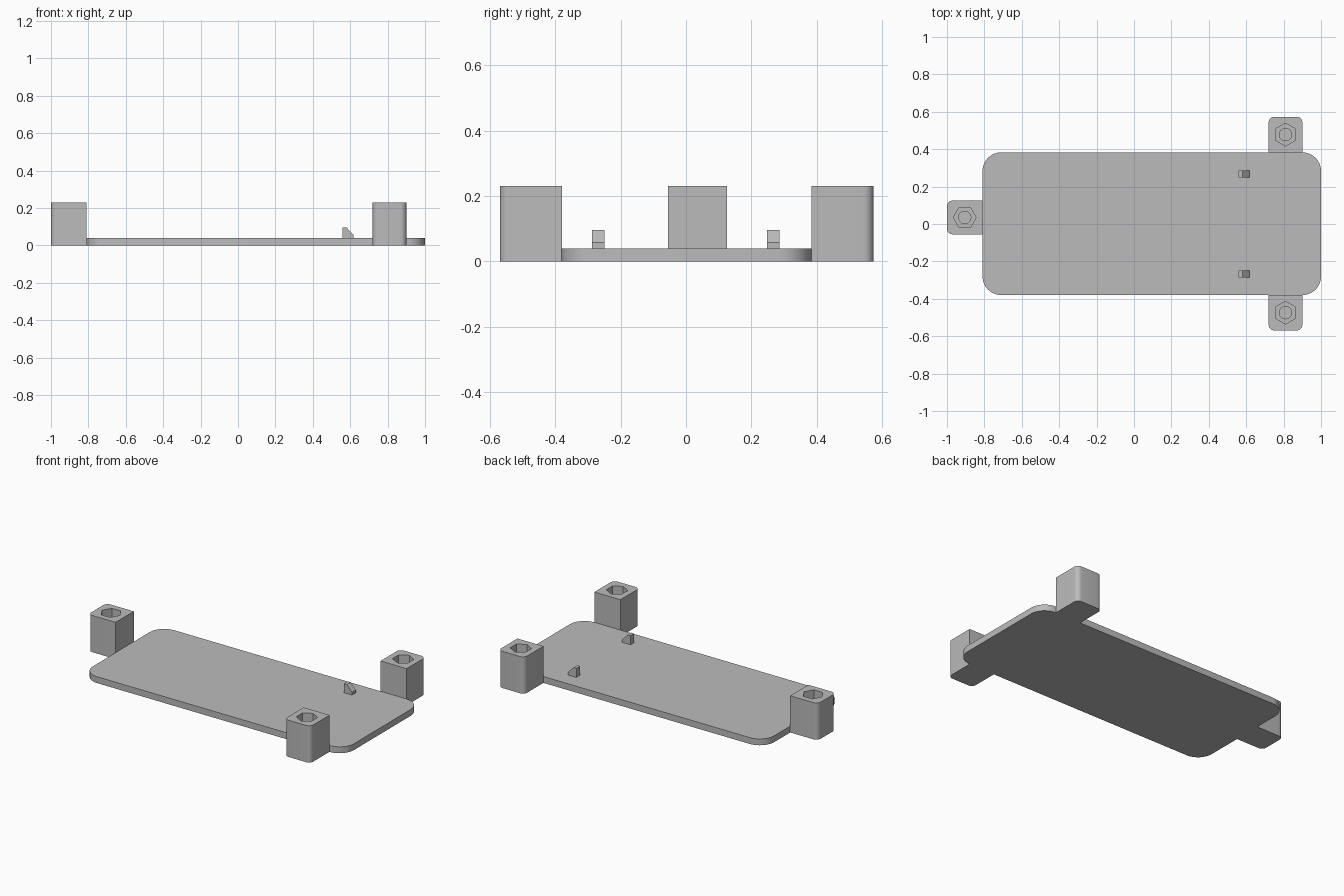
import bpy
import bmesh
from math import cos, sin, pi, radians
from mathutils import Matrix, Vector

if "Cube" in bpy.data.objects:
    bpy.data.objects.remove(bpy.data.objects["Cube"])

grey = bpy.data.materials.new("plain grey")
grey.use_nodes = True
colour = (0.5, 0.5, 0.5, 1)
grey.diffuse_color = colour
grey.node_tree.nodes["Principled BSDF"].inputs["Base Color"].default_value = colour


def rounded_rect(x0, x1, y0, y1, radii, steps=8):
    """Outline, anticlockwise from the +x +y corner; radius 0 keeps a corner sharp."""
    corners = [(x1, y1, -1, -1), (x0, y1, 1, -1), (x0, y0, 1, 1), (x1, y0, -1, 1)]
    points = []
    for i, ((x, y, sx, sy), r) in enumerate(zip(corners, radii)):
        if not r:
            points.append((x, y))
            continue
        for k in range(steps + 1):
            a = pi / 2 * (i + k / steps)
            points.append((x + sx * r + r * cos(a), y + sy * r + r * sin(a)))
    return points


def circle(r, sides):
    return [(r * sin(2 * pi * k / sides), r * cos(2 * pi * k / sides)) for k in range(sides)]


def ring(bm, points, z):
    verts = [bm.verts.new((x, y, z)) for x, y in points]
    return verts, [bm.edges.new((verts[i - 1], verts[i])) for i in range(len(verts))]


def wall(bm, low, high):
    for i in range(len(low)):
        bm.faces.new((low[i - 1], low[i], high[i], high[i - 1]))


def finish(bm, name):
    bmesh.ops.recalc_face_normals(bm, faces=bm.faces[:])
    mesh = bpy.data.meshes.new(name)
    bm.to_mesh(mesh)
    bm.free()
    mesh.materials.append(grey)
    obj = bpy.data.objects.new(name, mesh)
    bpy.context.collection.objects.link(obj)
    bpy.ops.object.select_all(action='DESELECT')
    obj.select_set(True)
    bpy.context.view_layer.objects.active = obj
    bpy.ops.object.shade_smooth_by_angle(angle=radians(30))
    return obj


def prism(name, points, depth, matrix=Matrix()):
    bm = bmesh.new()
    low, _ = ring(bm, points, 0)
    high, _ = ring(bm, points, depth)
    wall(bm, low, high)
    bm.faces.new(low)
    bm.faces.new(high)
    bm.transform(matrix)
    return finish(bm, name)


def post(name, x, y, turn):
    """Screw post whose rounded outer side is +y before turning."""
    bm = bmesh.new()
    outline = rounded_rect(-0.09, 0.09, -0.095, 0.095, (0.03, 0.03, 0, 0))
    base, _ = ring(bm, outline, 0)
    top, top_edges = ring(bm, outline, 0.23)
    rim, rim_edges = ring(bm, circle(0.061, 6), 0.23)
    seat, seat_edges = ring(bm, circle(0.061, 6), 0.14)
    bore, bore_edges = ring(bm, circle(0.033, 24), 0.14)
    end, _ = ring(bm, circle(0.033, 24), 0.04)
    # outer side, hexagonal nut pocket and blind screw hole
    for low, high in ((base, top), (seat, rim), (end, bore)):
        wall(bm, low, high)
    bm.faces.new(base)
    bm.faces.new(end)
    for edges in (top_edges + rim_edges, seat_edges + bore_edges):
        bmesh.ops.triangle_fill(bm, edges=edges, use_beauty=True, normal=Vector((0, 0, 1)))
    bm.transform(Matrix.Translation((x, y, 0)) @ Matrix.Rotation(radians(turn), 4, 'Z'))
    finish(bm, name)


# Base plate
prism("base_plate", rounded_rect(-0.81, 1, -0.38, 0.383, [0.1] * 4), 0.04)

# Three screw posts around the edge
post("back_post", 0.81, 0.478, 0)
post("front_post", 0.81, -0.474, 180)
post("right_end_post", -0.905, 0.035, 90)

# Two small wedge stops, profile drawn in x and z
wedge = [(0.56, 0.035), (0.617, 0.035), (0.617, 0.058), (0.58, 0.096), (0.56, 0.096)]
for name, y in (("back_stop", 0.286), ("front_stop", -0.249)):
    prism(name, wedge, 0.038, Matrix.Translation((0, y, 0)) @ Matrix.Rotation(pi / 2, 4, 'X'))
